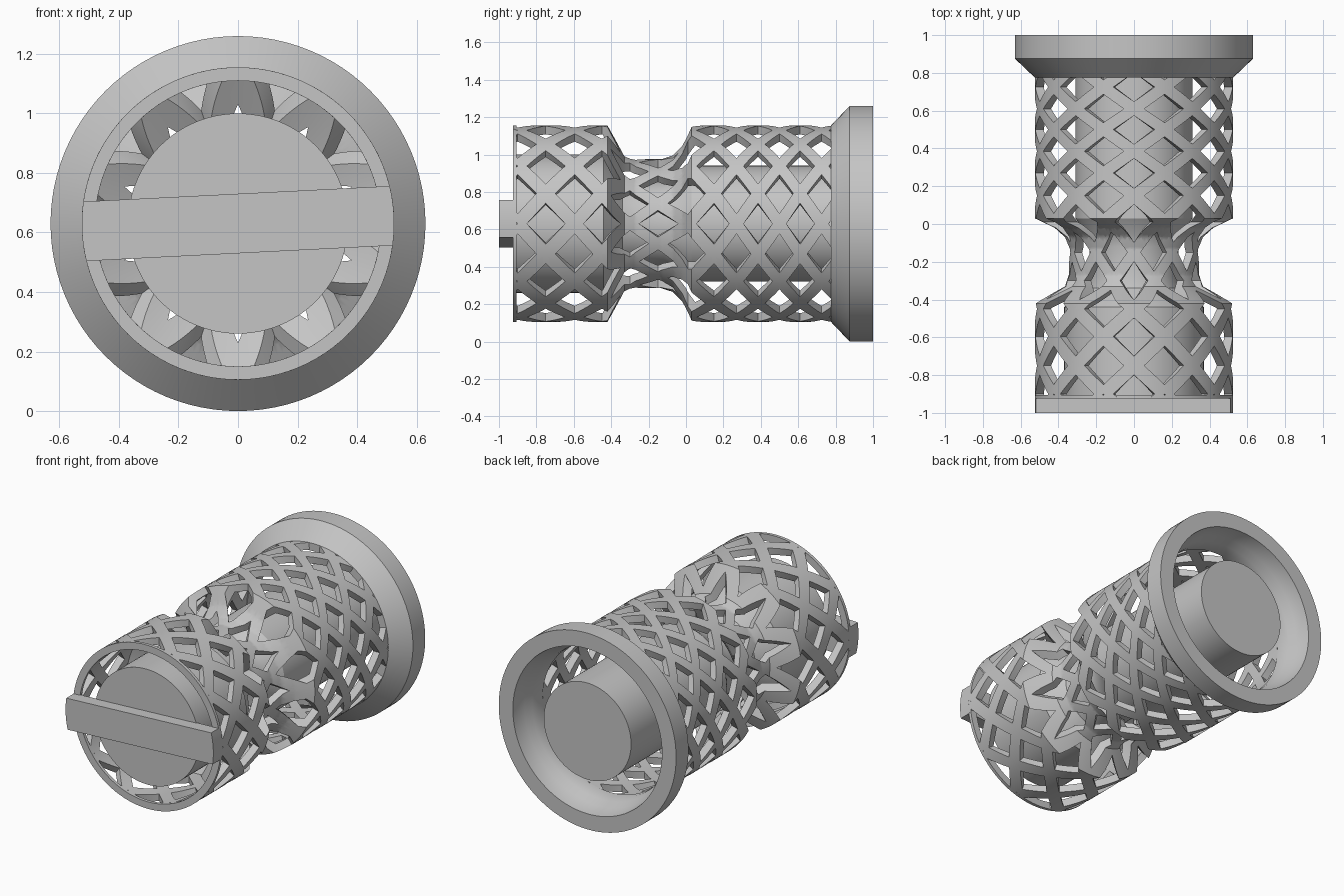
import bpy, bmesh, math
from mathutils import Vector

if "Cube" in bpy.data.objects:
    bpy.data.objects.remove(bpy.data.objects["Cube"], do_unlink=True)

AXIS_Z = 0.63      # height of the long axis
CELLS = 10         # diamonds around the cage
HOLE = 0.67        # hole size as a share of its cell

grey = bpy.data.materials.new("plain grey")
grey.use_nodes = True
grey.diffuse_color = (0.56, 0.56, 0.56, 1)
grey.node_tree.nodes["Principled BSDF"].inputs["Base Color"].default_value = (0.56, 0.56, 0.56, 1)


def around(radius, angle, y):
    """Point on a circle about the long axis; angle 0 is straight up."""
    return Vector((radius * math.sin(angle), y, AXIS_Z + radius * math.cos(angle)))


def finish(name, bm, angle=30):
    bmesh.ops.remove_doubles(bm, verts=bm.verts, dist=1e-4)
    bmesh.ops.recalc_face_normals(bm, faces=bm.faces)
    mesh = bpy.data.meshes.new(name)
    bm.to_mesh(mesh)
    bm.free()
    mesh.materials.append(grey)
    obj = bpy.data.objects.new(name, mesh)
    bpy.context.collection.objects.link(obj)
    bpy.ops.object.select_all(action="DESELECT")
    obj.select_set(True)
    bpy.context.view_layer.objects.active = obj
    bpy.ops.object.shade_smooth_by_angle(angle=math.radians(angle))


def lathe(name, profile, closed=False, steps=96):
    """Revolve (y, radius) points about the long axis."""
    bm = bmesh.new()
    rings = [[bm.verts.new(around(r, math.tau * i / steps, y)) for i in range(steps)]
             for y, r in profile]
    pairs = list(zip(rings, rings[1:]))
    if closed:
        pairs.append((rings[-1], rings[0]))
    else:
        bm.faces.new(rings[0])
        bm.faces.new(rings[-1])
    for a, b in pairs:
        for i in range(steps):
            j = (i + 1) % steps
            bm.faces.new((a[i], a[j], b[j], b[i]))
    finish(name, bm)


def interpolate(table, t):
    for (t0, v0), (t1, v1) in zip(table, table[1:]):
        if t <= t1:
            return v0 + (v1 - v0) * (t - t0) / (t1 - t0)
    return table[-1][1]


def cut(bm, y, side=0):
    """Cut the flat sheet across at y; a side of 1 or -1 drops what lies beyond."""
    bmesh.ops.bisect_plane(bm, geom=bm.verts[:] + bm.edges[:] + bm.faces[:], dist=1e-5,
                           plane_co=(0, y, 0), plane_no=(0, side or 1, 0),
                           clear_outer=side != 0)


def extrude(bm, faces, offset):
    moved = bmesh.ops.extrude_face_region(bm, geom=faces)["geom"]
    bmesh.ops.translate(bm, verts=[g for g in moved if isinstance(g, bmesh.types.BMVert)],
                        vec=offset)


# Cage: diamond frames tiled on a flat sheet, then rolled into a waisted tube
rows = list(enumerate([-1.05, -0.90, -0.75, -0.595, -0.45, -0.30, -0.15,
                       0.01, 0.15, 0.27, 0.385, 0.50, 0.61, 0.725, 0.84, 0.95]))
outer_wall = [(-2, 0.525), (-0.42, 0.525), (-0.33, 0.365), (-0.27, 0.345), (-0.13, 0.345),
              (-0.07, 0.365), (-0.02, 0.42), (0.03, 0.525), (2, 0.525)]
inner_wall = [(-2, 0.48), (-0.445, 0.48), (-0.355, 0.32), (-0.28, 0.30), (-0.12, 0.30),
              (-0.05, 0.325), (0.0, 0.38), (0.05, 0.48), (2, 0.48)]
EDGE_STEPS = 10
corners = [Vector(c) for c in ((1, 0), (0, 1), (-1, 0), (0, -1))]
outline = [a.lerp(b, k / EDGE_STEPS) for a, b in zip(corners, corners[1:] + corners[:1])
           for k in range(EDGE_STEPS)]
bm = bmesh.new()
for row in range(1, len(rows) - 1):
    for cell in range(CELLS):
        centre = Vector((2 * cell + (row + 1) % 2, row))
        loops = []
        for scale in (1, (1 + HOLE) / 2, HOLE):
            points = [centre + p * scale for p in outline]
            loops.append([bm.verts.new((u, interpolate(rows, v), 0)) for u, v in points])
        for outer, inner in zip(loops, loops[1:]):
            for i in range(len(outline)):
                j = (i + 1) % len(outline)
                bm.faces.new((outer[i], inner[i], inner[j], outer[j]))
bmesh.ops.remove_doubles(bm, verts=bm.verts, dist=1e-4)
cut(bm, -0.925, -1)
cut(bm, 0.79, 1)
for crease, _ in outer_wall[1:-1] + inner_wall[1:-1]:
    cut(bm, crease)
extrude(bm, bm.faces[:], (0, 0, -1))
for vert in bm.verts:
    u, y, depth = vert.co
    wall = inner_wall if depth < -0.5 else outer_wall
    vert.co = around(interpolate(wall, y), u * math.pi / CELLS, y)
finish("lattice_cage", bm, 35)

# Thin rim closing the front of the cage
lathe("front_rim", [(-0.925, 0.525), (-0.905, 0.525), (-0.905, 0.48), (-0.925, 0.48)], closed=True)

# Flange with a bevelled front and a dished back opening
lathe("back_flange", [(0.775, 0.525), (0.875, 0.63), (1.0, 0.63), (1.0, 0.53), (0.96, 0.525),
                      (0.91, 0.51), (0.86, 0.49), (0.82, 0.478), (0.775, 0.476)], closed=True)

# Inner core, narrowed at the waist
lathe("inner_core", [(-0.925, 0.37), (-0.44, 0.37), (-0.34, 0.25), (-0.28, 0.235), (-0.12, 0.235),
                     (-0.06, 0.25), (0.03, 0.31), (1.0, 0.31)])

# Front bar, slightly turned, with ends following the rim
bm = bmesh.new()
half = math.asin(0.1 / 0.525)
tilt = math.radians(2.9)
angles = [side * math.pi / 2 - tilt + half * k / 4 for side in (1, -1) for k in range(-4, 5)]
front = bm.faces.new([bm.verts.new(around(0.525, a, -1.0)) for a in angles])
extrude(bm, [front], (0, 0.08, 0))
finish("front_bar", bm)
